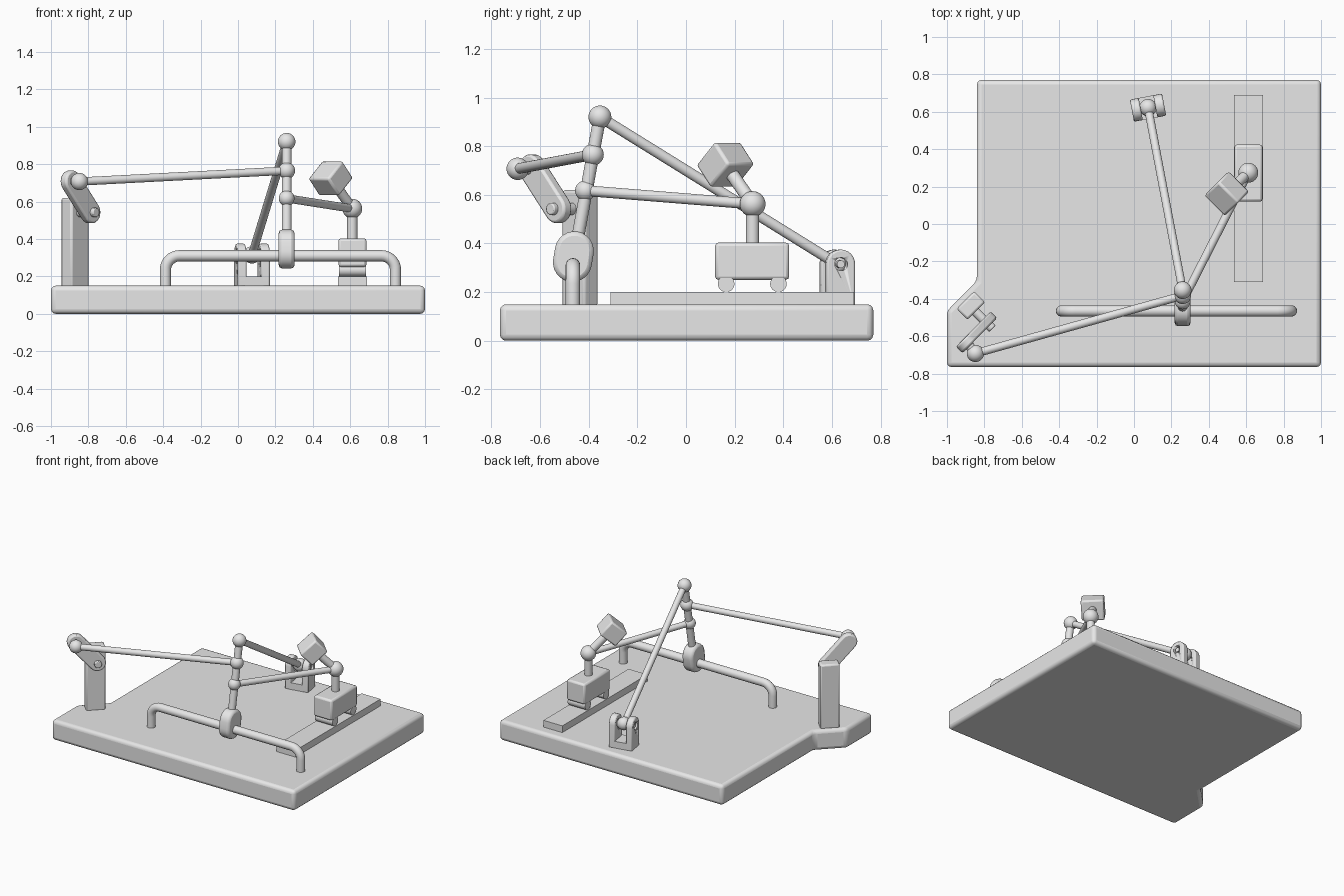
import bpy, bmesh, math
from mathutils import Vector, Matrix

if "Cube" in bpy.data.objects:
    bpy.data.objects.remove(bpy.data.objects["Cube"], do_unlink=True)

GREY = bpy.data.materials.new("plain_grey")
GREY.use_nodes = True
GREY.diffuse_color = (0.8, 0.8, 0.8, 1)
GREY.node_tree.nodes["Principled BSDF"].inputs["Base Color"].default_value = (0.8, 0.8, 0.8, 1)

X, Y, Z = Vector((1, 0, 0)), Vector((0, 1, 0)), Vector((0, 0, 1))


def finish(name, bm, bevel=0.0, segments=2):
    bmesh.ops.recalc_face_normals(bm, faces=bm.faces)
    mesh = bpy.data.meshes.new(name)
    bm.to_mesh(mesh)
    bm.free()
    obj = bpy.data.objects.new(name, mesh)
    bpy.context.collection.objects.link(obj)
    mesh.materials.append(GREY)
    bpy.ops.object.select_all(action='DESELECT')
    obj.select_set(True)
    bpy.context.view_layer.objects.active = obj
    bpy.ops.object.shade_smooth_by_angle(angle=math.radians(32))
    if bevel:
        mod = obj.modifiers.new("soft_edges", 'BEVEL')
        mod.width, mod.segments = bevel, segments
        mod.limit_method, mod.angle_limit = 'ANGLE', math.radians(40)
    return obj


def rod(name, a, b, r, bevel=0.0):
    """Cylinder between two points."""
    a, b = Vector(a), Vector(b)
    bm = bmesh.new()
    turn = (b - a).to_track_quat('Z', 'Y').to_matrix().to_4x4()
    bmesh.ops.create_cone(bm, cap_ends=True, segments=32, radius1=r, radius2=r,
                          depth=(b - a).length, matrix=Matrix.Translation((a + b) / 2) @ turn)
    return finish(name, bm, bevel)


def ball(name, centre, r):
    bm = bmesh.new()
    bmesh.ops.create_uvsphere(bm, u_segments=32, v_segments=16, radius=r,
                              matrix=Matrix.Translation(centre))
    return finish(name, bm)


def prism(name, points, origin, u, v, depth, bevel=0.0, segments=2):
    """Flat outline in the u, v plane, thickened evenly to both sides."""
    n = u.cross(v).normalized()
    bm = bmesh.new()
    verts = [bm.verts.new(Vector(origin) + u * p + v * q - n * depth / 2) for p, q in points]
    face = bm.faces.new(verts)
    out = bmesh.ops.extrude_face_region(bm, geom=[face])
    bmesh.ops.translate(bm, vec=n * depth,
                        verts=[g for g in out["geom"] if isinstance(g, bmesh.types.BMVert)])
    return finish(name, bm, bevel, segments)


def box(name, centre, size, u=X, v=Y, bevel=0.0):
    a, b = size[0] / 2, size[1] / 2
    return prism(name, [(-a, -b), (a, -b), (a, b), (-a, b)], centre, u, v, size[2], bevel)


def arc(cx, cy, r, start, end, steps=12):
    return [(cx + r * math.cos(math.radians(start + (end - start) * i / steps)),
             cy + r * math.sin(math.radians(start + (end - start) * i / steps)))
            for i in range(steps + 1)]


def link_plate(name, a, b, r, axis, depth, bevel):
    """Round-ended plate joining two pivots that turn about axis."""
    a, b = Vector(a), Vector(b)
    u = (b - a).normalized()
    length = (b - a).length
    outline = arc(0, 0, r, 90, 270) + arc(length, 0, r, -90, 90)
    return prism(name, outline, a, u, axis.cross(u).normalized(), depth, bevel)


# Base board with its extra front corner
prism("base_board", [(-1, -0.765), (1, -0.765), (1, 0.77), (-0.84, 0.77), (-0.84, -0.305),
                     (-1, -0.465)], (0, 0, 0.075), X, Y, 0.15, 0.025, 3)

# Bent support bar
path = [(-0.388, 0.14)] + arc(-0.313, 0.235, 0.075, 180, 90, 8)
path += [(0.454 - x, z) for x, z in reversed(path)]
curve = bpy.data.curves.new("support_bar", 'CURVE')
curve.dimensions = '3D'
curve.bevel_depth, curve.bevel_resolution, curve.use_fill_caps = 0.03, 6, True
spline = curve.splines.new('POLY')
spline.points.add(len(path) - 1)
for point, (x, z) in zip(spline.points, path):
    point.co = (x, -0.465, z, 1)
spline.use_smooth = True
curve.materials.append(GREY)
bpy.context.collection.objects.link(bpy.data.objects.new("support_bar", curve))

# Rocking lever with three ball joints
low, mid, top = (0.26, -0.414, 0.617), (0.26, -0.383, 0.765), (0.26, -0.354, 0.92)
link_plate("lever_hub", (0.26, -0.467, 0.322), (0.26, -0.459, 0.37), 0.08, X, 0.085, 0.018)
rod("lever_rod", (0.26, -0.455, 0.37), top, 0.026)
for label, centre, r in (("low", low, 0.042), ("middle", mid, 0.045), ("top", top, 0.047)):
    ball("lever_ball_" + label, centre, r)

# Crank post, axle and crank arm, all set at 45 degrees
along = Vector((1, 1, 0)).normalized()
out = Vector((1, -1, 0)).normalized()
box("crank_post", (-0.872, -0.436, 0.38), (0.133, 0.083, 0.48), along, -out, 0.012)
pivot, crank_end = Vector((-0.79, -0.526, 0.542)), Vector((-0.894, -0.632, 0.708))
link_plate("crank_arm", pivot, crank_end, 0.058, out, 0.049, 0.01)
rod("crank_axle", pivot - out * 0.12, pivot + out * 0.047, 0.025, 0.005)
crank_ball = Vector((-0.848, -0.692, 0.707))
rod("crank_pin", crank_end, crank_ball, 0.025)
ball("crank_ball", crank_ball, 0.046)
rod("crank_link", crank_ball, mid, 0.022)

# Slide rail and carriage
box("slide_rail", (0.612, 0.19, 0.17), (0.155, 1.0, 0.06))
box("carriage", (0.612, 0.272, 0.327), (0.15, 0.305, 0.153), bevel=0.014)
for label, y in (("front", 0.165), ("back", 0.38)):
    rod("roller_" + label, (0.54, y, 0.234), (0.684, y, 0.234), 0.034)

# Carriage ball joint with tilted block
joint = Vector((0.611, 0.274, 0.562))
rod("carriage_stalk", (0.611, 0.274, 0.39), joint, 0.027)
ball("carriage_ball", joint, 0.053)
rod("carriage_link", joint, low, 0.022)
block = Vector((0.496, 0.162, 0.724))
tilt = math.radians(48)
axis = -along * math.cos(tilt) + Z * math.sin(tilt)
rod("block_stalk", joint, block, 0.027)
box("tilted_block", block, (0.125, 0.155, 0.145), axis, out, 0.012)

# Clevis with pinned link at the back
yaw = math.radians(10.6)
cu, cv = Vector((math.cos(yaw), math.sin(yaw), 0)), Vector((-math.sin(yaw), math.cos(yaw), 0))
eye = Vector((0.075, 0.622, 0.315))
cutter = rod("pin_hole_cutter", eye - cu * 0.15, eye + cu * 0.15, 0.027)
cutter.hide_render = True
cutter.display_type = 'WIRE'
cheek = [(-0.06, -0.17), (0.06, -0.17)] + arc(0, 0, 0.06, 0, 180)
for label, side in (("right", -1), ("left", 1)):
    part = prism("clevis_cheek_" + label, cheek, eye + cu * side * 0.0635, cv, Z, 0.048, 0.008)
    hole = part.modifiers.new("pin_hole", 'BOOLEAN')
    hole.object, hole.operation, hole.solver = cutter, 'DIFFERENCE', 'EXACT'
    bpy.context.view_layer.objects.active = part
    for mod in list(part.modifiers):
        bpy.ops.object.modifier_apply(modifier=mod.name)
bpy.data.objects.remove(cutter, do_unlink=True)
box("clevis_floor", (eye.x, eye.y, 0.173), (0.1, 0.12, 0.054), cu, cv)
rod("clevis_pin", eye - cu * 0.08, eye + cu * 0.08, 0.016)
ball("clevis_ball", eye, 0.046)
rod("clevis_link", eye, top, 0.022)
